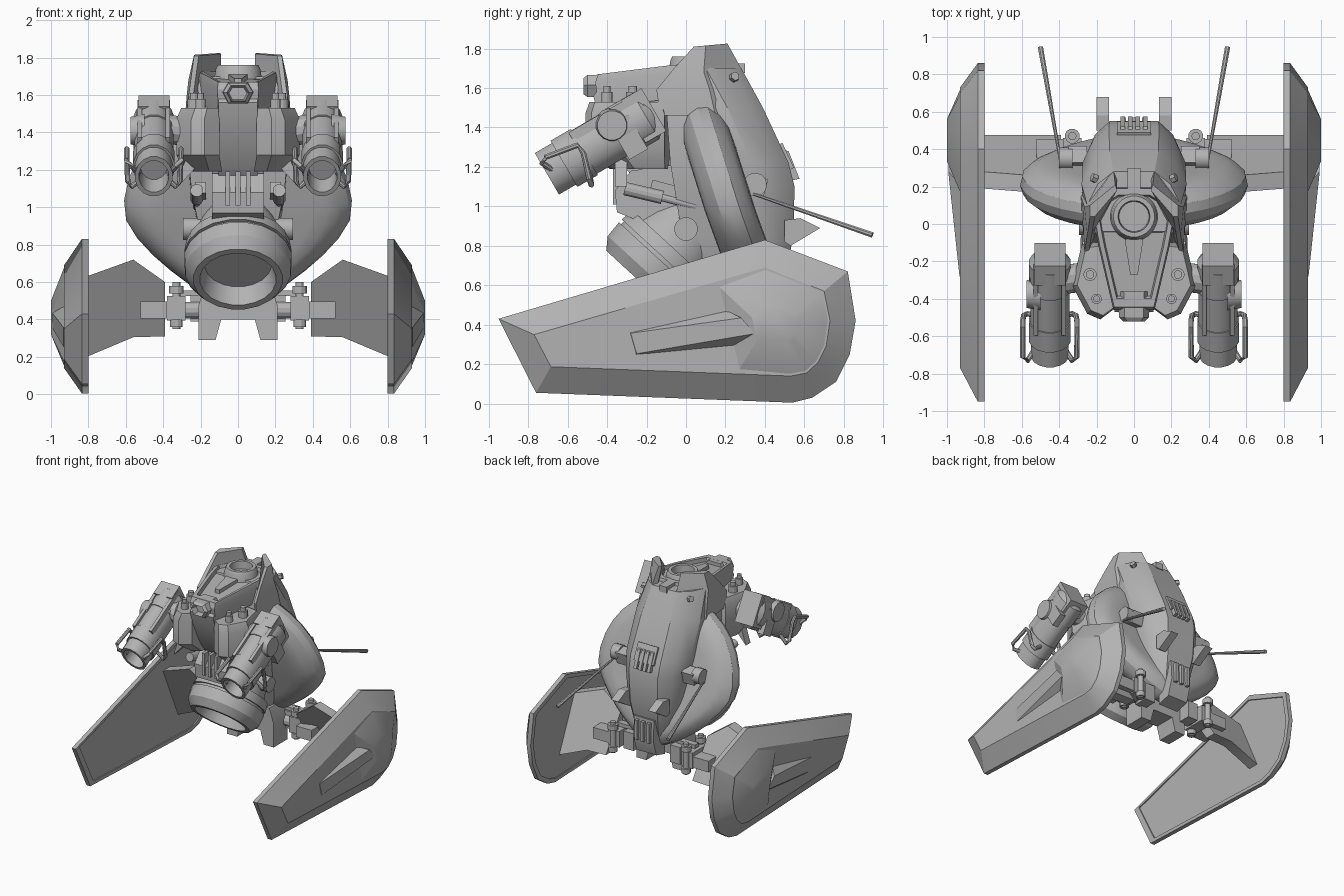
import bpy, bmesh, math
from mathutils import Vector, Matrix

grey = bpy.data.materials.new("hull grey")
grey.diffuse_color = (0.45, 0.45, 0.45, 1)


def loft(name, rings, mirror=False):
    """Skin a list of equal-length point rings and cap both ends."""
    bm = bmesh.new()
    vs = [[bm.verts.new(p) for p in ring] for ring in rings]
    n = len(vs[0])
    for a, b in zip(vs, vs[1:]):
        for i in range(n):
            bm.faces.new((a[i], a[(i + 1) % n], b[(i + 1) % n], b[i]))
    bm.faces.new(vs[0][::-1])
    bm.faces.new(vs[-1])
    if mirror:
        new = bmesh.ops.duplicate(bm, geom=bm.verts[:] + bm.edges[:] + bm.faces[:])["geom"]
        for v in new:
            if isinstance(v, bmesh.types.BMVert):
                v.co.x *= -1
    bmesh.ops.recalc_face_normals(bm, faces=bm.faces[:])
    me = bpy.data.meshes.new(name)
    bm.to_mesh(me)
    bm.free()
    me.materials.append(grey)
    ob = bpy.data.objects.new(name, me)
    bpy.context.collection.objects.link(ob)
    return ob


def prism(name, pts, axis, a, b, mirror=False):
    put = {"x": lambda p, t: (t, p[0], p[1]), "y": lambda p, t: (p[0], t, p[1]),
           "z": lambda p, t: (p[0], p[1], t)}[axis]
    return loft(name, [[put(p, t) for p in pts] for t in (a, b)], mirror)


def ring(c, axis, r, n, squash=1.0):
    ax = Vector(axis).normalized()
    u = Vector((1, 0, 0)) if abs(ax.x) < 0.8 else Vector((0, 1, 0))
    v = ax.cross(u).normalized()
    u = v.cross(ax)
    return [Vector(c) + r * (u * math.cos(k) * squash + v * math.sin(k))
            for k in (2 * math.pi * (i + 0.5) / n for i in range(n))]


def lathe(name, c, axis, profile, n=16, mirror=False, squash=1.0):
    ax = Vector(axis).normalized()
    return loft(name, [ring(Vector(c) + ax * t, ax, r, n, squash) for t, r in profile], mirror)


def rod(name, a, b, r, r2=None, n=12, mirror=True):
    d = Vector(b) - Vector(a)
    return lathe(name, a, d, [(0, r), (d.length, r2 or r)], n, mirror)


def tube(name, path, r, mirror=True):
    P = [Vector(p) for p in path]
    rings = []
    for i, p in enumerate(P):
        t = P[min(i + 1, len(P) - 1)] - P[max(i - 1, 0)]
        ax = t.normalized()
        u = ax.cross(Vector((0.3, 0.5, 0.81))).normalized()
        v = ax.cross(u)
        rings.append([p + r * (u * math.cos(k * math.pi / 4) + v * math.sin(k * math.pi / 4)) for k in range(8)])
    return loft(name, rings, mirror)


def box(name, c, size, tilt=0, mirror=False):
    x, y, z = (s / 2 for s in size)
    R = Matrix.Rotation(math.radians(tilt), 3, "X")
    return loft(name, [[Vector(c) + R @ Vector((i * x, j * y, k * z))
                        for i, j in ((-1, -1), (1, -1), (1, 1), (-1, 1))] for k in (-1, 1)], mirror)


# side floats: inner face, rim, chamfer and outer face
outer = [(-.95, .43), (.40, .83), (.82, .67), (.86, .42), (.83, .25), (.76, .11), (.64, .03), (.54, .005), (-.76, .055)]
inset = [(-.77, .35), (.40, .69), (.70, .57), (.73, .42), (.71, .29), (.67, .21), (.61, .155), (.53, .14), (-.685, .187)]
dome = [(.16, .60)] + inset[1:8] + [(.265, .165)]
crown = [(.335, .435), (.41, .50), (.56, .457), (.56, .42), (.555, .38), (.55, .35), (.545, .32), (.5, .32), (.36, .32)]
rim = [(y * .95 + .005, z * .92 + .03) for y, z in outer]
X = lambda pts, x: [(x, y, z) for y, z in pts]
loft("side_float", [X(rim, .81), X(rim, .80), X(outer, .80), X(outer, .835), X(inset, .93)], True)
loft("float_dome", [X(dome, .925), X(crown, 1.0)], True)
loft("float_ridge", [[(.92, -.29, .365), (.92, -.26, .24), (.92, .36, .30), (.92, .20, .475)],
                     [(.933, -.28, .357), (.933, -.25, .253), (.993, .35, .355), (.993, .28, .435)]], True)

# slanted struts joining the floats
strut = [(.39, .385, .31), (.56, .385, .305), (.81, .385, .20), (.81, .19, .63), (.56, .17, .72), (.39, .19, .60)]
loft("strut_plate", [[(x, y + d, z) for x, y, z in strut] for d in (0, .09)], True)

# axle, brackets and bolts
rod("axle", (.17, .33, .45), (.52, .33, .45), .045)
box("axle_sleeve", (.45, .33, .45), (.14, .25, .09), 0, True)
box("axle_bracket", (.33, .36, .46), (.10, .20, .13), 0, True)
box("axle_knuckle", (.21, .38, .46), (.09, .12, .14), 0, True)
for y in (.28, .47):
    rod("axle_bolt", (.33, y, .35), (.33, y, .60), .022)
    rod("bolt_collar", (.33, y, .54), (.33, y, .58), .04)
    rod("bolt_foot", (.33, y, .36), (.33, y, .40), .035)
box("axle_link", (.27, .36, .54), (.16, .05, .03), 0, True)
prism("keel_block", [(-.21, .29), (-.12, .29), (-.09, .40), (.09, .40), (.12, .29), (.21, .29), (.21, .48),
                     (.17, .60), (-.17, .60), (-.21, .48)], "y", .16, .34)

# main hull, lofted upward with a rounded back
sections = [(.52, .07, .45, .14, .36, .10, .30), (.64, .10, .50, .19, .34, .15, .10), (.85, .12, .545, .23, .38, .20, -.02),
            (1.10, .13, .55, .26, .36, .25, -.06), (1.22, .135, .52, .275, .33, .26, -.08),
            (1.50, .13, .39, .28, .21, .25, -.10), (1.70, .11, .28, .25, .10, .20, -.04)]


def hull_ring(z, xb, yb, xm, ym, xf, yf):
    side = [(xb, yb), (xb * .4 + xm * .6, yb * .6 + ym * .4 + .005), (xm, ym), (xf, yf)]
    return [(x, y, z) for x, y in side] + [(-x, y, z) for x, y in reversed(side)]


loft("main_hull", [hull_ring(*s) for s in sections])
prism("lower_hull", [(-.36, 1.08), (-.28, 1.18), (0, 1.22), (.0, .72), (-.25, .93), (-.35, .97)], "x", -.14, .14)

# hood panels beside the hatch
loft("hood_panel", [[(.11, .34, 1.54), (.285, .15, 1.46), (.265, -.13, 1.46), (.24, -.12, 1.46), (.09, .26, 1.54)],
                    [(.11, .31, 1.62), (.275, .12, 1.59), (.265, -.15, 1.59), (.24, -.14, 1.59), (.09, .24, 1.62)],
                    [(.11, .29, 1.68), (.265, .09, 1.68), (.25, -.06, 1.70), (.225, -.05, 1.70), (.09, .24, 1.68)],
                    [(.10, .21, 1.825), (.235, .10, 1.815), (.235, .04, 1.81), (.21, .04, 1.81), (.09, .18, 1.82)]], True)
rod("hood_bolt", (.20, .24, 1.65), (.225, .25, 1.66), .024, n=6)

# sloping hatch shield with raised border and round port
half = [(.10, .20), (.15, .17), (.22, .04), (.19, -.12), (.11, -.46)]
shield = half + [(-x, y) for x, y in reversed(half)]
top = lambda y: 1.715 + .12 * min(y, 0)
S = lambda k, d: [(x * k, (y + .08) * k - .08, top(y) + d) for x, y in shield]
loft("hatch_shield", [S(.95, -.16), S(1, -.03), S(.96, .01), S(.84, .01), S(.80, -.02)])
lathe("port_ring", (0, .04, 1.68), (0, 0, 1), [(0, .13), (.06, .12), (.08, .11), (.08, .085), (.02, .08)], 24)
spine = [(.05, -.08), (.02, -.27), (-.02, -.27), (-.05, -.08)]
loft("hatch_spine", [[(x, y, top(y) + d) for x, y in spine] for d in (-.05, .005)])
box("hatch_hinge", (0, .23, 1.70), (.07, .14, .05))

# prow column and tip
prism("prow_column", [(-.47, 1.56), (-.41, 1.63), (-.05, 1.67), (-.05, 1.1), (-.27, 1.15), (-.33, 1.22), (-.44, 1.45)],
      "x", -.105, .105)
tip = [(-.05, -.05), (.05, -.05), (.08, .01), (.05, .06), (-.05, .06), (-.08, .01)]
loft("prow_tip", [[(x * k, y, 1.605 + z * k) for x, z in tip]
                  for y, k in ((-.36, 1.1), (-.50, 1), (-.52, .75), (-.47, .6))])
for x in (-.055, 0, .055):
    box("front_rib", (x, -.34, 1.10), (.025, .06, .18))

# cheek boxes, posts and gun arms
cheek = [(.10, -.45), (.18, -.51), (.25, -.48), (.33, -.33), (.28, -.11), (.10, -.08)]
loft("cheek_box", [[(x * .85, y * .7 - .03, 1.19) for x, y in cheek], [(x, y, 1.28) for x, y in cheek],
                   [(x, y, 1.47) for x, y in cheek], [(x * .92, y * .9 - .03, 1.53) for x, y in cheek]], True)
for x, y, r in ((.235, -.27, .035), (.20, -.40, .028)):
    rod("cheek_post", (x, y, 1.45), (x, y, 1.58), r)
    rod("post_cap", (x, y, 1.57), (x, y, 1.61), r * .65)
rod("gun_arm", (.24, -.28, 1.40), (.40, -.30, 1.42), .08)
prism("cheek_fin", [(.20, 1.24), (.33, 1.10), (.28, 1.26)], "y", -.36, -.30, True)

# guns
back = (0, .864, .503)
lathe("gun_barrel", (.45, -.705, 1.165), back,
      [(.12, .09), (0, .098), (0, .124), (.10, .124), (.10, .138), (.22, .138), (.22, .13), (.42, .13),
       (.42, .138), (.58, .138), (.62, .10)], 16, True, .82)
box("gun_breech", (.45, -.215, 1.46), (.165, .12, .25), 30, True)
for dx in (-.075, .075):
    box("gun_rail", (.45 + dx, -.40, 1.435), (.025, .40, .09), 30, True)
box("gun_top_plate", (.45, -.40, 1.46), (.09, .30, .025), 30, True)
box("gun_side_plate", (.535, -.29, 1.35), (.05, .11, .20), 30, True)
rod("gun_side_disc", (.50, -.375, 1.41), (.575, -.375, 1.41), .09, .075, 16)
for s in (1, -1):
    tube("gun_guard", [(.45 + s * dx, y, z) for dx, y, z in
                       ((.08, -.67, 1.18), (.12, -.73, 1.22), (.145, -.71, 1.25), (.145, -.55, 1.31), (.145, -.52, 1.27),
                        (.14, -.49, 1.14), (.12, -.48, 1.11), (.06, -.49, 1.16))], .015)

# side discs, tilted, narrowing toward the bottom
disc = lathe("side_disc", (0, .222, .98), (0, .954, .3),
             [(-.115, .12), (-.122, .40), (-.118, .48), (-.095, .54), (-.05, .595), (0, .612), (.05, .60), (.095, .55),
              (.12, .49), (.125, .40), (.12, .12)], 32)
for v in disc.data.vertices:
    drop = max(0, .98 - v.co.z) / .6
    v.co.x *= 1 - .48 * drop ** 1.4
    v.co.z += .08 * drop

# front thruster facing forward and down
lathe("thruster", (0, -.23, .615), (0, -.68, -.74),
      [(-.44, .18), (-.32, .23), (-.24, .25), (-.24, .28), (-.17, .29), (-.17, .275), (-.15, .275), (-.15, .29),
       (-.06, .285), (0, .24), (0, .205), (-.11, .18)], 20)
rod("side_knob", (.15, 0, .885), (.295, 0, .885), .06, n=16)
rod("side_piston", (.22, -.31, 1.09), (.22, -.12, 1.045), .035)
rod("piston_rod", (.22, -.14, 1.05), (.22, .05, 1.0), .02)
box("piston_mount", (.20, -.08, 1.08), (.06, .20, .06), -15, True)

# antennas on pivots
rod("antenna_pivot", (.33, .35, 1.11), (.40, .35, 1.11), .06, n=16)
box("antenna_mount", (.30, .36, 1.10), (.10, .09, .10), -15, True)
rod("antenna", (.39, .32, 1.07), (.50, .945, .855), .008, .015, 8)

# rear vent, tail flaps and tail
for x in (-.06, -.02, .02, .06):
    prism("vent_louvre", [(.48, 1.29), (.52, 1.28), (.575, 1.14), (.53, 1.13)], "x", x - .013, x + .013)
box("vent_plate", (0, .50, 1.25), (.18, .04, .14), 25)
prism("tail_flap", [(.50, .93), (.58, .94), (.68, .89), (.53, .80), (.50, .82)], "x", .135, .20, True)
prism("tail", [(.40, .72), (.54, .74), (.55, .58), (.51, .45), (.40, .42)], "x", -.09, .09)
for x in (-.055, 0, .055):
    box("tail_rib", (x, .55, .64), (.025, .04, .16))

for ob in bpy.data.objects:
    ob.select_set(True)
    bpy.context.view_layer.objects.active = ob
bpy.ops.object.shade_smooth_by_angle(angle=math.radians(28))
